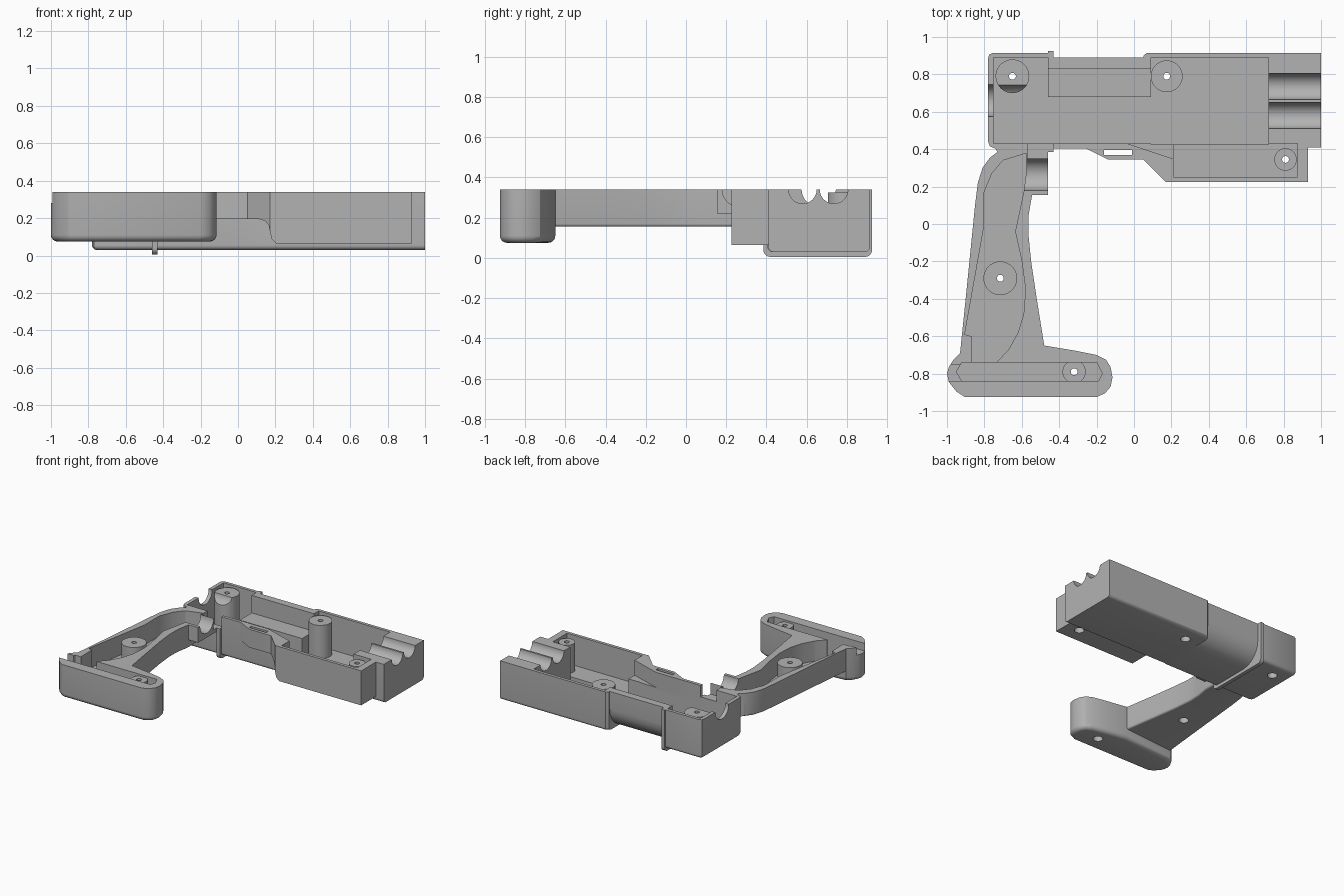
import bpy, bmesh
from mathutils import Matrix

if "Cube" in bpy.data.objects:
    bpy.data.objects.remove(bpy.data.objects["Cube"], do_unlink=True)

grey = bpy.data.materials.new("matte grey plastic")
grey.use_nodes = True
grey.diffuse_color = (0.45, 0.45, 0.45, 1)
grey.node_tree.nodes["Principled BSDF"].inputs["Base Color"].default_value = (0.45, 0.45, 0.45, 1)

TOP = 0.34
OVER = 0.5   # cutters run past the open top


def to_object(name, bm):
    bmesh.ops.recalc_face_normals(bm, faces=bm.faces)
    mesh = bpy.data.meshes.new(name)
    bm.to_mesh(mesh)
    bm.free()
    mesh.materials.append(grey)
    ob = bpy.data.objects.new(name, mesh)
    bpy.context.collection.objects.link(ob)
    return ob


def prism(name, outline, z0, z1=TOP, rounds=()):
    """Extrude an outline upward; rounds = (rule on bottom edge midpoint, radius)."""
    bm = bmesh.new()
    base = bm.faces.new([bm.verts.new((x, y, z0)) for x, y in outline])
    new = bmesh.ops.extrude_face_region(bm, geom=[base], use_keep_orig=True)["geom"]
    bmesh.ops.translate(bm, vec=(0, 0, z1 - z0),
                        verts=[g for g in new if isinstance(g, bmesh.types.BMVert)])
    bmesh.ops.recalc_face_normals(bm, faces=bm.faces)
    for rule, radius in rounds:
        edges = [e for e in bm.edges if all(abs(v.co.z - z0) < 1e-5 for v in e.verts)
                 and rule(*((e.verts[0].co + e.verts[1].co) / 2).xy)]
        bmesh.ops.bevel(bm, geom=edges, offset=radius, segments=6, profile=0.5,
                        affect='EDGES', clamp_overlap=True)
    return to_object(name, bm)


def box(name, x0, x1, y0, y1, z0, z1=OVER, rounds=()):
    return prism(name, [(x0, y0), (x1, y0), (x1, y1), (x0, y1)], z0, z1, rounds)


def post(name, x, y, r, z0, z1):
    bm = bmesh.new()
    bmesh.ops.create_cone(bm, cap_ends=True, segments=40, radius1=r, radius2=r, depth=z1 - z0,
                          matrix=Matrix.Translation((x, y, (z0 + z1) / 2)))
    return to_object(name, bm)


def groove(name, x0, x1, y, r):
    """Round cutter lying along x with its axis on the split plane."""
    bm = bmesh.new()
    place = Matrix.Translation(((x0 + x1) / 2, y, TOP)) @ Matrix.Rotation(1.5707963, 4, 'Y')
    bmesh.ops.create_cone(bm, cap_ends=True, segments=48, radius1=r, radius2=r,
                          depth=x1 - x0, matrix=place)
    return to_object(name, bm)


# Outer shells
left = lambda x, y: x < -0.5
front = lambda x, y: y < 0.5
back = lambda x, y: y > 0.8
sides = lambda x, y: front(x, y) or back(x, y)
rear_body = prism("rear_body", [(-0.46, 0.405), (-0.46, 0.915), (-0.755, 0.915), (-0.775, 0.905),
                                (-0.78, 0.885), (-0.78, 0.44), (-0.77, 0.415), (-0.745, 0.405)],
                  0.03, rounds=[(lambda x, y: x < -0.47, 0.025)])
rib = box("body_rib", -0.46, -0.43, 0.385, 0.925, 0.005, TOP, [(sides, 0.035)])
mid_body = box("middle_body", -0.43, 0.05, 0.405, 0.89, 0.03, TOP, [(front, 0.025), (back, 0.17)])
nose_body = prism("nose_body", [(0.05, 0.41), (1.0, 0.41), (1.0, 0.915), (0.07, 0.915), (0.05, 0.9)],
                  0.03, rounds=[(sides, 0.025)])
guard = prism("lower_housing", [(-0.27, 0.41), (-0.14, 0.345), (0.05, 0.345), (0.17, 0.225),
                                (0.93, 0.225), (0.93, 0.41)], 0.065)
handle = prism("handle", [(-0.55, 0.41), (-0.745, 0.41), (-0.73, 0.385), (-0.77, 0.355),
                          (-0.81, 0.3), (-0.835, 0.22), (-0.85, 0.1), (-0.865, -0.05),
                          (-0.9, -0.4), (-0.93, -0.69), (-0.48, -0.65), (-0.52, -0.4),
                          (-0.55, -0.2), (-0.565, -0.05), (-0.563, 0.05), (-0.545, 0.155)],
               0.155, rounds=[(lambda x, y: -0.64 < y < 0.37, 0.02)])
foot = prism("handle_foot", [(-0.93, -0.69), (-0.965, -0.725), (-0.99, -0.765), (-1.0, -0.8),
                             (-0.99, -0.845), (-0.95, -0.895), (-0.905, -0.925), (-0.2, -0.925),
                             (-0.155, -0.905), (-0.125, -0.87), (-0.115, -0.82), (-0.125, -0.765),
                             (-0.15, -0.725), (-0.2, -0.7), (-0.3, -0.68), (-0.48, -0.65)],
             0.075, rounds=[(lambda x, y: True, 0.035)])
seat = box("switch_seat", -0.575, -0.46, 0.155, 0.405, 0.22, TOP)

# Screw posts: name, x, y, radius, bottom, top, shell they stand in
posts, drills = [], []
for name, x, y, r, z0, z1, shell in (
        ("rear_screw_post", -0.65, 0.79, 0.09, 0.035, 0.325, rear_body),
        ("middle_screw_post", 0.175, 0.79, 0.085, 0.035, 0.325, nose_body),
        ("nose_screw_post", 0.81, 0.345, 0.06, 0.07, 0.325, guard),
        ("handle_screw_post", -0.715, -0.29, 0.09, 0.16, 0.325, handle),
        ("foot_screw_post", -0.32, -0.79, 0.062, 0.08, 0.325, foot)):
    posts.append(post(name, x, y, r, z0, z1))
    drills.append((posts[-1], shell,
                   [post("screw_hole_cutter", x, y, 0.018, -0.1, OVER),
                    post("screw_head_cutter", x, y, 0.036, -0.1, z0 + 0.06)]))

# Cutters for the hollows
rear_cavity = box("rear_cavity", -0.75, -0.4, 0.43, 0.89, 0.06)
mid_deep = box("middle_cavity", -0.5, 0.1, 0.43, 0.68, 0.06)
mid_shelf = box("shelf_cavity", -0.5, 0.1, 0.43, 0.83, 0.2)
nose_cavity = box("nose_cavity", 0.09, 0.72, 0.425, 0.89, 0.06)
pocket = box("pocket", 0.21, 0.875, 0.25, 0.43, 0.1)
ramp = prism("ramp_pocket", [(-0.05, 0.435), (0.22, 0.345), (0.22, 0.435)], 0.22, OVER)
slot = box("strap_slot", -0.16, -0.01, 0.37, 0.395, -0.1)
passage = box("wire_passage", -0.57, -0.42, 0.35, 0.45, 0.25)
handle_cavity = prism("handle_cavity", [(-0.57, 0.38), (-0.7, 0.34), (-0.76, 0.27), (-0.805, 0.16),
                      (-0.805, -0.03), (-0.905, -0.59), (-0.87, -0.6), (-0.87, -0.76),
                      (-0.73, -0.76), (-0.73, -0.735), (-0.67, -0.67), (-0.62, -0.58),
                      (-0.59, -0.48), (-0.58, -0.35), (-0.6, -0.2), (-0.635, -0.04),
                      (-0.59, 0.17), (-0.57, 0.32)], 0.18, OVER)
foot_cavity = prism("foot_cavity", [(-0.95, -0.79), (-0.92, -0.74), (-0.2, -0.74), (-0.17, -0.8),
                                    (-0.19, -0.84), (-0.92, -0.84)], 0.11, OVER)
foot_notch = box("foot_notch", -1.1, -0.9, -0.84, -0.75, 0.28)
barrel_a = groove("barrel_groove_front", 0.65, 1.1, 0.58, 0.07)
barrel_b = groove("barrel_groove_back", 0.65, 1.1, 0.735, 0.07)
rear_notch = groove("rear_notch", -0.9, -0.5, 0.66, 0.085)
switch_groove = groove("switch_groove", -0.6, -0.4, 0.265, 0.085)

# Rounded undercut in front of the lower housing
undercut = prism("undercut", [(-0.5, 0.195), (0.11, 0.195), (0.145, 0.185), (0.165, 0.16),
                              (0.172, 0.12), (0.18, 0.09), (0.205, 0.064), (0.205, 0),
                              (-0.5, 0)], -0.6, 0.0)
undercut.data.transform(Matrix.Rotation(1.5707963, 4, 'X'))

cuts = [
    (rear_body, [rear_cavity, rear_notch, passage]),
    (rib, [mid_deep, mid_shelf, passage]),
    (mid_body, [mid_deep, mid_shelf, ramp]),
    (nose_body, [mid_deep, mid_shelf, nose_cavity, pocket, ramp, barrel_a, barrel_b]),
    (guard, [undercut, pocket, ramp, slot]),
    (handle, [handle_cavity, switch_groove, passage]),
    (foot, [foot_cavity, handle_cavity, foot_notch]),
    (seat, [switch_groove, passage]),
    (posts[0], [rear_notch]),
]
for screw_post, shell, holes in drills:
    cuts += [(screw_post, holes), (shell, holes)]

cutters = set()
for target, tools in cuts:
    bpy.context.view_layer.objects.active = target
    for tool in tools:
        mod = target.modifiers.new("cut", 'BOOLEAN')
        mod.operation, mod.solver, mod.object = 'DIFFERENCE', 'EXACT', tool
        bpy.ops.object.modifier_apply(modifier=mod.name)
        cutters.add(tool)
for tool in cutters:
    bpy.data.objects.remove(tool, do_unlink=True)

# Smooth the rounded faces, keep corners crisp
bpy.ops.object.select_all(action='DESELECT')
for ob in [rear_body, rib, mid_body, nose_body, guard, handle, foot, seat] + posts:
    ob.select_set(True)
    bpy.context.view_layer.objects.active = ob
bpy.ops.object.shade_smooth_by_angle(angle=0.52)
